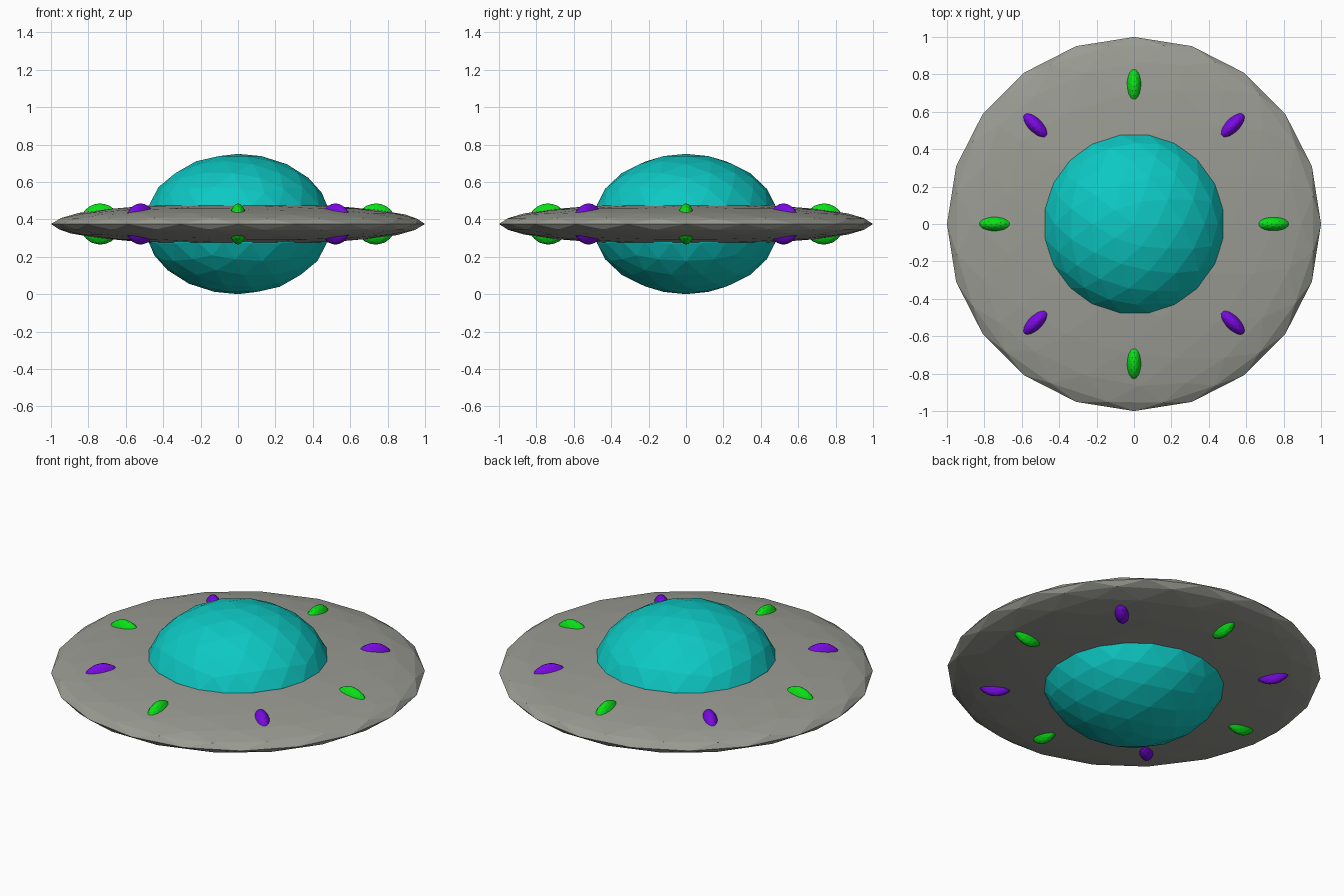
import bpy
from math import cos, sin, pi

if "Cube" in bpy.data.objects:
    bpy.data.objects.remove(bpy.data.objects["Cube"])

MID = 0.375  # height of the saucer's widest line


def paint(name, rgb):
    mat = bpy.data.materials.new(name)
    mat.diffuse_color = (*rgb, 1)
    mat.use_nodes = True
    mat.node_tree.nodes["Principled BSDF"].inputs["Base Color"].default_value = mat.diffuse_color
    return mat


def ellipsoid(name, x, y, size, mat, angle=0):
    """Flat-faced icosphere stretched to the given half sizes."""
    bpy.ops.mesh.primitive_ico_sphere_add(
        subdivisions=3, radius=1, location=(x, y, MID), rotation=(0, 0, angle))
    ob = bpy.context.object
    ob.name = name
    ob.scale = size
    ob.data.materials.append(mat)


hull_grey = paint("hull_grey", (0.32, 0.33, 0.29))
teal = paint("teal", (0.004, 0.58, 0.55))
green = paint("green", (0.003, 0.75, 0.008))
purple = paint("purple", (0.19, 0.003, 0.76))

# Wide flat hull and the cabin bulging out above and below it
ellipsoid("saucer_disc", 0, 0, (1, 1, 0.113), hull_grey)
ellipsoid("cabin_dome", 0, 0, (0.5, 0.5, 0.375), teal)

# Ring of lights poking through both faces of the disc
for i in range(8):
    a = i * pi / 4
    ellipsoid(f"light_{i + 1}", 0.737 * cos(a), 0.737 * sin(a),
              (0.11, 0.05, 0.11), purple if i % 2 else green, a)
